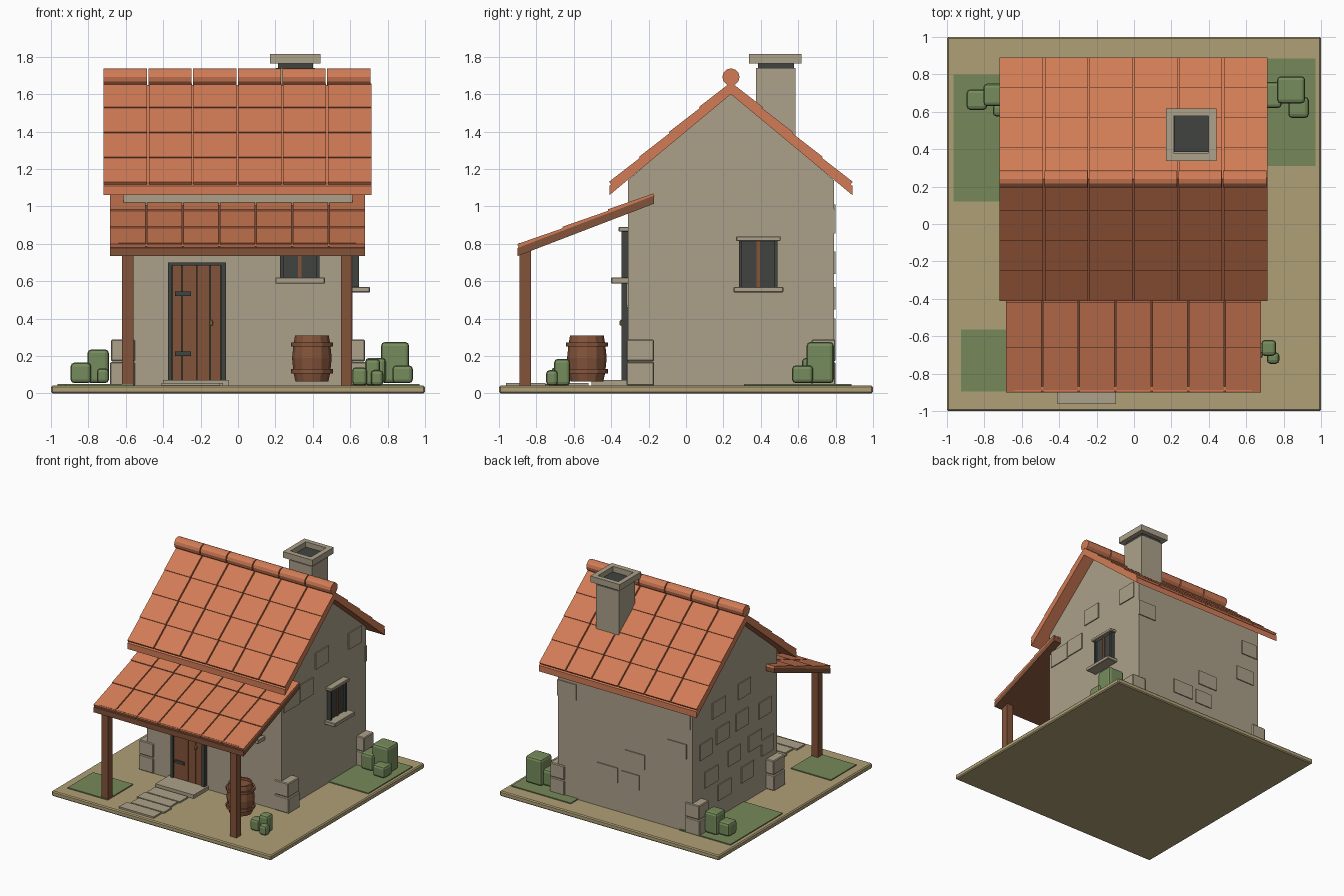
import bpy, bmesh, math
from mathutils import Matrix


def mat(name, hexcol):
    srgb = [int(hexcol[i:i + 2], 16) / 255 for i in (0, 2, 4)]
    lin = [c / 12.92 if c <= 0.04045 else ((c + 0.055) / 1.055) ** 2.4 for c in srgb]
    m = bpy.data.materials.new(name)
    m.diffuse_color = (*lin, 1)
    return m


SAND = mat("sand", "B0A076")
GRASS = mat("grass", "76895A")
BUSH = mat("leaf green", "768C5C")
WALL = mat("wall stone", "ABA08A")
STONE = mat("cut stone", "ACA18A")
TILE = mat("terracotta", "D27C56")
WOOD = mat("brown wood", "84543A")
DARK = mat("dark slate", "40443F")
BRASS = mat("brass", "A58A4C")


def finish(name, bm, material):
    bmesh.ops.recalc_face_normals(bm, faces=bm.faces)
    me = bpy.data.meshes.new(name)
    bm.to_mesh(me)
    bm.free()
    me.materials.append(material)
    ob = bpy.data.objects.new(name, me)
    bpy.context.collection.objects.link(ob)
    return ob


def boxes(name, items, material, bevel=0.0, segments=1):
    """One object from boxes given as (x0, x1, y0, y1, z0, z1)."""
    bm = bmesh.new()
    for x0, x1, y0, y1, z0, z1 in items:
        m = Matrix.Translation(((x0 + x1) / 2, (y0 + y1) / 2, (z0 + z1) / 2)) \
            @ Matrix.Diagonal((x1 - x0, y1 - y0, z1 - z0, 1))
        bmesh.ops.create_cube(bm, size=1, matrix=m)
    if bevel:
        bmesh.ops.bevel(bm, geom=bm.edges[:], offset=bevel, segments=segments,
                        profile=0.5, affect='EDGES')
    return finish(name, bm, material)


def add_prism(bm, profile, x0, x1):
    """Extrude a (y, z) profile along x."""
    a = [bm.verts.new((x0, y, z)) for y, z in profile]
    f = bm.faces.new(a)
    ext = bmesh.ops.extrude_face_region(bm, geom=[f])
    vs = [g for g in ext['geom'] if isinstance(g, bmesh.types.BMVert)]
    bmesh.ops.translate(bm, verts=vs, vec=(x1 - x0, 0, 0))


def prism(name, profile, x0, x1, material):
    bm = bmesh.new()
    add_prism(bm, profile, x0, x1)
    return finish(name, bm, material)


def tiles(name, low, high, rows, cols, x0, x1, lift=0.018, gap=0.01):
    """Overlapping tiles on a slope from low (y, z) to high (y, z)."""
    bm = bmesh.new()
    dy, dz = high[0] - low[0], high[1] - low[1]
    length = math.hypot(dy, dz)
    ny, nz = -dz / length, dy / length
    if nz < 0:
        ny, nz = -ny, -nz

    def pt(t, h):
        return low[0] + dy * t + ny * h, low[1] + dz * t + nz * h
    w = (x1 - x0) / cols
    for r in range(rows):
        t0, t1 = r / rows, (r + 1) / rows
        prof = [pt(t0, -0.004), pt(t1, -0.004), pt(t1, lift * 0.6), pt(t0, lift)]
        for c in range(cols):
            a = x0 + w * c + (gap / 2 if c else 0)
            b = x0 + w * (c + 1) - (gap / 2 if c < cols - 1 else 0)
            add_prism(bm, prof, a, b)
    return finish(name, bm, TILE)


def lathe(name, profile, sides, centre, material):
    """Revolve a closed loop-free (r, z) profile round the z axis."""
    bm = bmesh.new()
    rings = []
    for r, z in profile:
        rings.append([bm.verts.new((centre[0] + r * math.cos(2 * math.pi * i / sides),
                                    centre[1] + r * math.sin(2 * math.pi * i / sides), z))
                      for i in range(sides)])
    for a, b in zip(rings, rings[1:]):
        for i in range(sides):
            j = (i + 1) % sides
            bm.faces.new((a[i], a[j], b[j], b[i]))
    bm.faces.new(rings[0])
    bm.faces.new(rings[-1])
    return finish(name, bm, material)


# Ground and lawn patches
boxes("ground_slab", [(-1, 1, -1, 1, 0, 0.042)], SAND, 0.008)
boxes("lawn_patches", [(-0.965, -0.50, 0.12, 0.80, 0.036, 0.05),
                       (0.43, 0.97, 0.31, 0.885, 0.036, 0.05),
                       (-0.925, -0.56, -0.895, -0.565, 0.036, 0.05)], GRASS)

# House body with gables
prism("house_walls", [(-0.31, 0.04), (0.79, 0.04), (0.79, 1.14), (0.24, 1.615), (-0.31, 1.14)],
      -0.612, 0.612, WALL)

# Raised stones: (along wall, height, width, tall)
T = 0.008
side_r = [(0.215, 1.108, 0.17, 0.135), (0.645, 1.108, 0.17, 0.135), (-0.18, 0.91, 0.2, 0.14),
          (0.01, 0.92, 0.17, 0.14)]
side_l = [(0.45, 0.95, 0.17, 0.13), (0.12, 0.98, 0.16, 0.13), (0.62, 0.67, 0.16, 0.13),
          (0.40, 0.72, 0.17, 0.13), (0.15, 0.74, 0.16, 0.14), (-0.15, 0.72, 0.16, 0.13),
          (0.55, 0.42, 0.17, 0.13), (0.25, 0.48, 0.16, 0.13), (-0.02, 0.50, 0.17, 0.13),
          (0.38, 0.25, 0.17, 0.13), (0.08, 0.28, 0.16, 0.13), (-0.18, 0.40, 0.15, 0.13)]
back = [(0.53, 0.92, 0.17, 0.13), (-0.475, 0.70, 0.17, 0.12), (-0.09, 0.51, 0.18, 0.12),
        (0.16, 0.34, 0.19, 0.12), (-0.05, 0.33, 0.16, 0.12), (-0.52, 0.95, 0.15, 0.12)]
front = [(-0.01, 0.70, 0.11, 0.08), (-0.045, 0.53, 0.06, 0.14), (0.112, 0.535, 0.155, 0.13),
         (-0.53, 0.53, 0.15, 0.13)]
raised = []
for a, z, w, h in side_r:
    raised.append((0.60, 0.612 + T, a - w / 2, a + w / 2, z - h / 2, z + h / 2))
for a, z, w, h in side_l:
    raised.append((-0.612 - T, -0.60, a - w / 2, a + w / 2, z - h / 2, z + h / 2))
for a, z, w, h in back:
    raised.append((a - w / 2, a + w / 2, 0.78, 0.79 + T, z - h / 2, z + h / 2))
for a, z, w, h in front:
    raised.append((a - w / 2, a + w / 2, -0.31 - T, -0.30, z - h / 2, z + h / 2))
boxes("raised_wall_stones", raised, WALL)

# Corner stones, two stacked per corner
corner = []
for s in (-1, 1):
    for y0, y1 in ((-0.318, -0.17), (0.67, 0.80)):
        for z0, z1, x1 in ((0.042, 0.168, 0.685), (0.172, 0.288, 0.68)):
            xs = sorted((s * 0.55, s * x1))
            corner.append((xs[0], xs[1], y0, y1, z0, z1))
boxes("corner_stones", corner, STONE, 0.006)

# Main roof: base, tiles and segmented ridge
prism("roof_base", [(-0.41, 1.06), (-0.41, 1.11), (0.24, 1.65), (0.89, 1.11), (0.89, 1.06),
                    (0.24, 1.60)], -0.72, 0.715, TILE)
tiles("front_roof_tiles", (-0.40, 1.118), (0.24, 1.65), 4, 6, -0.72, 0.715)
tiles("back_roof_tiles", (0.88, 1.118), (0.24, 1.65), 4, 6, -0.72, 0.715)
bm = bmesh.new()
ring = [(0.24 + 0.046 * math.cos(math.pi / 6 * i), 1.692 + 0.046 * math.sin(math.pi / 6 * i))
        for i in range(12)]
for i in range(6):
    add_prism(bm, ring, -0.718 + 0.239 * i, -0.718 + 0.239 * (i + 1) - 0.008)
finish("roof_ridge", bm, TILE)

# Porch: deck, tiles, front lip and posts
prism("porch_deck", [(-0.90, 0.735), (-0.90, 0.778), (-0.17, 1.058), (-0.17, 1.015)],
      -0.685, 0.68, WOOD)
tiles("porch_tiles", (-0.895, 0.78), (-0.17, 1.058), 3, 7, -0.685, 0.68, 0.02, 0.009)
boxes("porch_lip", [(-0.64, 0.63, -0.892, -0.868, 0.785, 0.804)], TILE)
boxes("porch_posts", [(-0.62, -0.56, -0.89, -0.83, 0.04, 0.765),
                      (0.55, 0.61, -0.89, -0.83, 0.04, 0.765)], WOOD)

# Chimney: shaft, dark flue and open cap
boxes("chimney_shaft", [(0.203, 0.412, 0.375, 0.585, 1.25, 1.74)], STONE)
boxes("chimney_flue", [(0.215, 0.40, 0.385, 0.578, 1.70, 1.772)], DARK)
boxes("chimney_cap", [(0.172, 0.44, 0.338, 0.38, 1.765, 1.815),
                      (0.172, 0.44, 0.578, 0.617, 1.765, 1.815),
                      (0.172, 0.212, 0.38, 0.578, 1.765, 1.815),
                      (0.398, 0.44, 0.38, 0.578, 1.765, 1.815)], STONE)

# Door: frame, planks, hinges and knob
boxes("door_frame", [(-0.375, -0.352, -0.345, -0.30, 0.045, 0.70),
                     (-0.092, -0.065, -0.345, -0.30, 0.045, 0.70),
                     (-0.375, -0.065, -0.345, -0.30, 0.685, 0.70),
                     (-0.36, -0.08, -0.316, -0.30, 0.045, 0.69)], DARK)
boxes("door_planks", [(a, b, -0.333, -0.31, 0.06, 0.685) for a, b in
                      ((-0.351, -0.302), (-0.298, -0.222), (-0.218, -0.152), (-0.148, -0.093))],
      WOOD)
boxes("door_hinges", [(-0.338, -0.252, -0.342, -0.33, z, z + 0.024) for z in (0.2, 0.52)], DARK)
boxes("door_knob", [(-0.153, -0.135, -0.355, -0.33, 0.362, 0.392)], BRASS, 0.005)

# Windows: dark pane, mullion, sill and lintel
boxes("window_panes", [(0.232, 0.43, -0.33, -0.30, 0.61, 0.87),
                       (0.60, 0.632, 0.287, 0.486, 0.565, 0.82)], DARK)
boxes("window_mullions", [(0.322, 0.34, -0.338, -0.32, 0.61, 0.87),
                          (0.62, 0.64, 0.377, 0.395, 0.565, 0.82)], WOOD)
boxes("window_jambs", [(0.225, 0.243, -0.345, -0.30, 0.61, 0.87),
                       (0.419, 0.437, -0.345, -0.30, 0.61, 0.87),
                       (0.60, 0.648, 0.283, 0.299, 0.565, 0.82),
                       (0.60, 0.648, 0.474, 0.49, 0.565, 0.82)], DARK)
boxes("window_sills_lintels", [(0.20, 0.465, -0.40, -0.30, 0.587, 0.62),
                               (0.215, 0.45, -0.36, -0.30, 0.865, 0.89),
                               (0.60, 0.705, 0.255, 0.52, 0.54, 0.57),
                               (0.60, 0.665, 0.268, 0.506, 0.815, 0.84)], STONE, 0.004)

# Doorstep and path slabs
boxes("path_slabs", [(-0.40, -0.05, -0.505, -0.30, 0.04, 0.072),
                     (-0.39, -0.09, -0.63, -0.52, 0.04, 0.055),
                     (-0.40, -0.10, -0.74, -0.64, 0.04, 0.055),
                     (-0.38, -0.08, -0.85, -0.75, 0.04, 0.055),
                     (-0.41, -0.095, -0.962, -0.86, 0.04, 0.055)], STONE)

# Barrel with hoops
C = (0.395, -0.53)
lathe("barrel", [(0.088, 0.065), (0.098, 0.11), (0.106, 0.19), (0.098, 0.265), (0.09, 0.31),
                 (0.078, 0.31), (0.078, 0.29)], 12, C, WOOD)
for label, z in (("lower", 0.108), ("upper", 0.25)):
    lathe("barrel_hoop_" + label, [(0.09, z), (0.112, z), (0.112, z + 0.022), (0.09, z + 0.022)],
          12, C, WOOD)

# Bushes
boxes("bushes", [(-0.895, -0.785, 0.61, 0.72, 0.055, 0.165), (-0.805, -0.69, 0.63, 0.75, 0.055, 0.235),
                 (-0.755, -0.69, 0.575, 0.64, 0.055, 0.135), (0.765, 0.915, 0.645, 0.79, 0.055, 0.275),
                 (0.68, 0.79, 0.62, 0.76, 0.055, 0.19), (0.825, 0.935, 0.567, 0.68, 0.055, 0.15),
                 (0.68, 0.76, -0.705, -0.62, 0.042, 0.185), (0.71, 0.777, -0.748, -0.685, 0.042, 0.125),
                 (0.61, 0.69, -0.72, -0.64, 0.042, 0.14)], BUSH, 0.02, 2)
